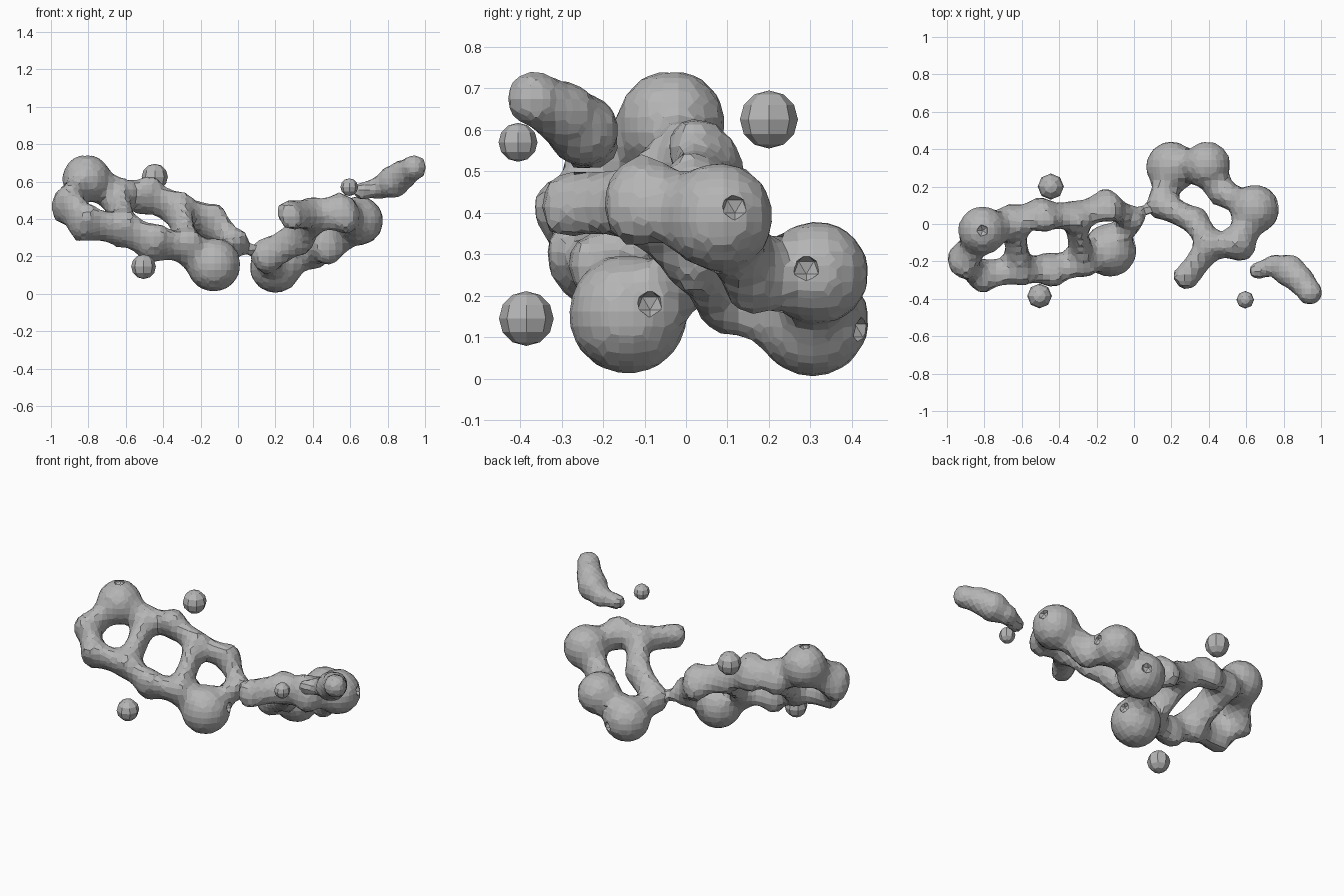
import bpy, bmesh
from mathutils import Vector, Matrix

cube = bpy.data.objects.get("Cube")
if cube:
    bpy.data.objects.remove(cube, do_unlink=True)

grey = bpy.data.materials.new("matte_grey")
grey.use_nodes = True
grey.diffuse_color = (0.46, 0.46, 0.46, 1)
grey.node_tree.nodes["Principled BSDF"].inputs["Base Color"].default_value = grey.diffuse_color


def finish(bm, name):
    mesh = bpy.data.meshes.new(name)
    bm.to_mesh(mesh)
    bm.free()
    mesh.materials.append(grey)
    obj = bpy.data.objects.new(name, mesh)
    bpy.context.collection.objects.link(obj)
    return obj


def ball(bm, centre, radius, detail=2, shape=Matrix.Identity(4)):
    bmesh.ops.create_icosphere(bm, subdivisions=detail, radius=radius,
                               matrix=Matrix.Translation(centre) @ shape)


def blob_net(name, nodes, links, normal=(0, 0, 1), stretch=1.0, pits=(),
             neck=0.85, voxel=0.036):
    """Nodes are (x, y, z, radius); links are chains of necked tubes between them.
    Tubes are deeper along the ring normal than they are wide."""
    deep = Matrix.Scale(stretch, 4, Vector(normal).normalized())
    bm = bmesh.new()
    for x, y, z, r in nodes.values():
        ball(bm, (x, y, z), r, 3, deep if r < 0.1 else Matrix.Identity(4))
    for chain in links:
        for a, b in zip(chain, chain[1:]):
            p, q = Vector(nodes[a][:3]), Vector(nodes[b][:3])
            ra, rb = min(nodes[a][3], 0.085), min(nodes[b][3], 0.085)
            for i in range(1, 8):
                t = i / 8
                pinch = 1 - (1 - neck) * 4 * t * (1 - t)
                ball(bm, p.lerp(q, t), (ra + (rb - ra) * t) * pinch, 2, deep)
    obj = finish(bm, name)
    remesh = obj.modifiers.new("Fuse", 'REMESH')
    remesh.mode = 'VOXEL'
    remesh.voxel_size = voxel
    remesh.use_smooth_shade = False
    # Small dimples on the outer faces of the swellings
    if pits:
        bm = bmesh.new()
        for key, direction in pits:
            x, y, z, r = nodes[key]
            ball(bm, Vector((x, y, z)) + Vector(direction).normalized() * r, 0.035, 1)
        cutter = finish(bm, name + "_dimple_cutter")
        cutter.hide_render = True
        cutter.hide_viewport = True
        cut = obj.modifiers.new("Dimples", 'BOOLEAN')
        cut.operation = 'DIFFERENCE'
        cut.object = cutter
    return obj


# Tilted ladder of three fused rings
ladder = {
    "a": (-.81, -.035, .615, .132), "b": (-.915, -.2, .48, .082),
    "c": (-.82, -.275, .38, .08), "d": (-.61, -.24, .345, .078),
    "e": (-.65, .02, .525, .078), "f": (-.45, -.245, .27, .082),
    "g": (-.27, -.2, .25, .075), "h": (-.49, .05, .525, .082),
    "i": (-.32, .04, .45, .075), "j": (-.14, .1, .385, .078),
    "k": (-.01, .03, .265, .062), "l": (-.13, -.14, .155, .146),
    "m": (.05, .07, .25, .028), "n": (.11, .1, .22, .04),
}
blob_net("three_ring_ladder", ladder,
         ["abcdea", "dfgihe", "glkji", "kmn"],
         normal=(.28, -.55, .79), stretch=1.5, neck=0.82,
         pits=[("a", (0, 0, 1)), ("l", (1, .4, .2))])

# Looped cluster with a side stub
cluster = {
    "a": (.145, .1, .2, .078), "b": (.2, .305, .14, .138),
    "c": (.39, .315, .255, .128), "d": (.47, .17, .25, .08),
    "e": (.645, .08, .39, .134), "f": (.56, -.11, .43, .09),
    "g": (.41, -.11, .425, .08), "h": (.28, -.285, .42, .068),
    "i": (.325, .02, .3, .076),
}
blob_net("looped_cluster", cluster, ["abcdefgia", "gh"],
         normal=(.38, -.2, -.9), stretch=1.3, neck=0.9,
         pits=[("e", (1, .3, .2)), ("c", (1, -.2, .1)), ("b", (.5, 1, -.2))])

# Short bent chain of small lumps
chain = {
    "a": (.66, -.25, .55, .05), "b": (.755, -.22, .565, .062),
    "c": (.83, -.25, .6, .09), "d": (.885, -.295, .64, .08),
    "e": (.94, -.365, .675, .07),
}
blob_net("small_chain", chain, ["abcde"], neck=0.92, voxel=0.03)

# Separate loose beads
beads = [("upper_bead", (-.445, .2, .625), .07),
         ("lower_bead", (-.505, -.385, .145), .066),
         ("chain_bead", (.595, -.405, .57), .047)]
for name, centre, radius in beads:
    bm = bmesh.new()
    bmesh.ops.create_uvsphere(bm, u_segments=8, v_segments=6, radius=radius,
                              matrix=Matrix.Translation(centre))
    finish(bm, name)
